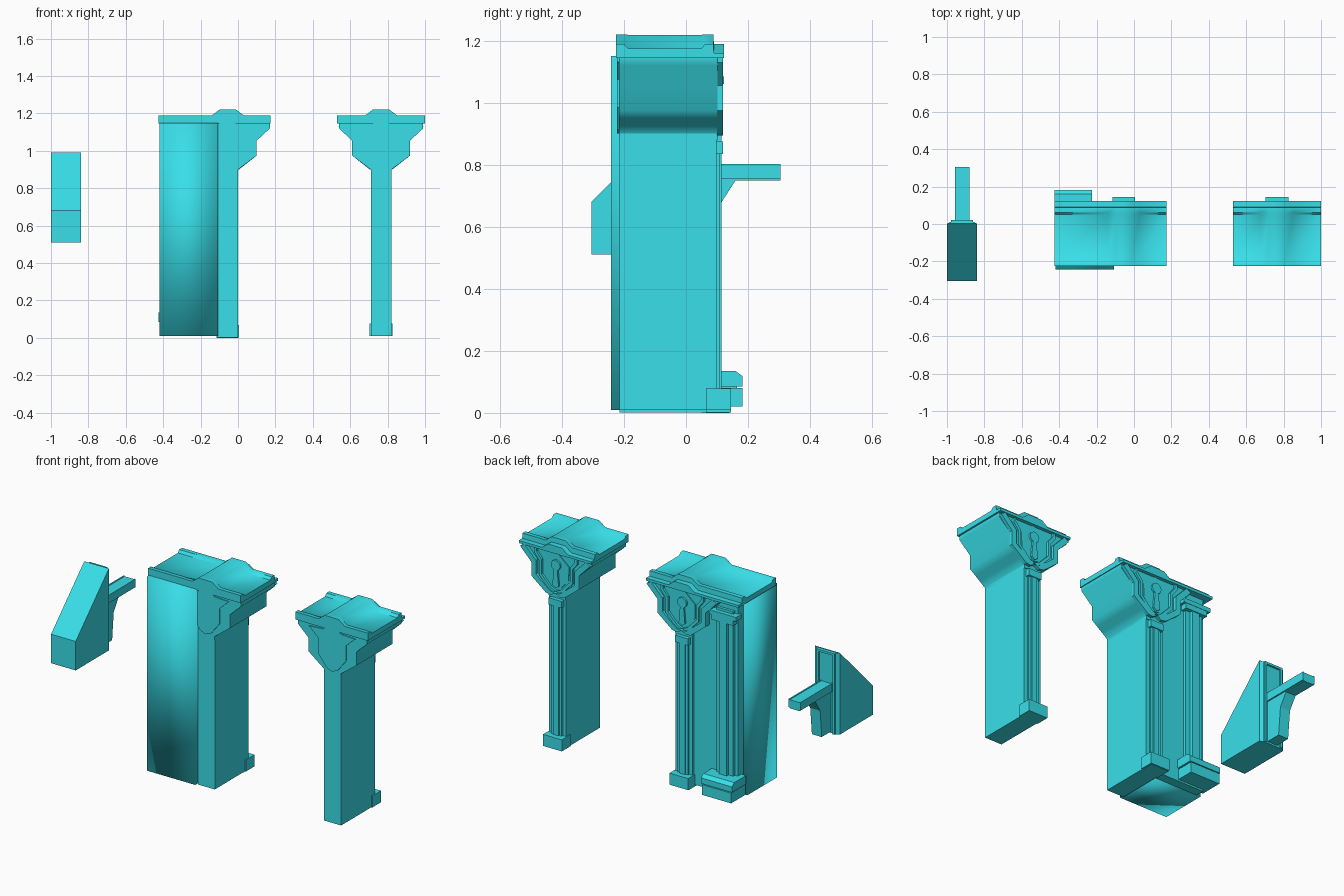
import bpy, bmesh, math

if "Cube" in bpy.data.objects:
    bpy.data.objects.remove(bpy.data.objects["Cube"])

TEAL = bpy.data.materials.new("teal")
TEAL.diffuse_color = (0.04, 0.74, 0.82, 1)
TEAL.use_nodes = True
TEAL.node_tree.nodes["Principled BSDF"].inputs["Base Color"].default_value = TEAL.diffuse_color


def loft(name, sections, smooth=0):
    """Solid through a list of equal-length closed 3D sections."""
    bm = bmesh.new()
    rings = [[bm.verts.new(p) for p in s] for s in sections]
    n = len(rings[0])
    for a, b in zip(rings, rings[1:]):
        for i in range(n):
            j = (i + 1) % n
            bm.faces.new((a[i], a[j], b[j], b[i]))
    bm.faces.new(rings[0][::-1])
    bm.faces.new(rings[-1])
    bmesh.ops.recalc_face_normals(bm, faces=bm.faces)
    if smooth:
        for f in bm.faces:
            f.smooth = True
        for e in bm.edges:
            e.smooth = e.calc_face_angle(0) < math.radians(smooth)
    me = bpy.data.meshes.new(name)
    bm.to_mesh(me)
    bm.free()
    me.materials.append(TEAL)
    ob = bpy.data.objects.new(name, me)
    bpy.context.collection.objects.link(ob)
    return ob


def box(name, x0, x1, y0, y1, z0, z1, smooth=0):
    return loft(name, [[(x0, y0, z), (x1, y0, z), (x1, y1, z), (x0, y1, z)] for z in (z0, z1)], smooth)


def prism_y(name, pts, y0, y1, smooth=0):
    return loft(name, [[(x, y, z) for x, z in pts] for y in (y0, y1)], smooth)


def prism_x(name, pts, x0, x1):
    return loft(name, [[(x, y, z) for y, z in pts] for x in (x0, x1)])


def mirrored(half, cx):
    """Close a left half profile around the centre line."""
    right = [(-x, z) for x, z in reversed(half) if abs(x) > 1e-6]
    return [(cx + x, z) for x, z in half + right]


def band(name, path, width, cx, y0, y1):
    """Moulding following a half path, repeated on both sides."""
    for s, side in ((1, "left"), (-1, "right")):
        pts = path + [(x + width, z + width * 0.55) for x, z in reversed(path)]
        pts = [(cx + s * min(x, 0), z) for x, z in pts]
        prism_y(f"{name}_{side}", pts, y0, y1)


CAPITAL = [(-.055, .88), (-.055, .90), (-.09, .926), (-.12, .949), (-.155, .975),
           (-.155, 1.055), (-.225, 1.12), (-.225, 1.15)]
SHIELD = [(0, .90), (-.035, .915), (-.09, .985), (-.09, 1.075), (-.15, 1.13), (-.06, 1.135), (0, 1.17)]


def roof(cx, x0, x1):
    # cap with a raised hump over the column; tuples are y, z, hump height
    sec = [(-.225, 1.145, 0), (-.225, 1.19, .03), (-.20, 1.19, .03), (-.187, 1.175, .044), (.05, 1.175, .044),
           (.062, 1.19, .03), (.088, 1.19, .03), (.09, 1.16, .03), (.122, 1.16, .03), (.122, 1.145, 0)]
    stations = [(x0, 0), (cx - .085, 0), (cx - .045, 1), (cx + .045, 1), (cx + .085, 0), (x1, 0)]
    loft("cap_slab", [[(x, y, z + h * k) for y, z, h in sec] for x, k in stations], 50)


def column(cx, z0):
    box("shaft", cx - .055, cx + .055, -.215, .098, z0, .90)
    prism_y("capital", mirrored(CAPITAL, cx), -.216, .102, 60)
    # front mouldings
    prism_y("front_shield", mirrored(SHIELD, cx), -.222, -.21)
    # back mouldings, shield and keyhole ornament
    rim = [(-.03, .895), (-.06, .90), (-.155, .975), (-.155, 1.055), (-.228, 1.13)]
    band("capital_rim", rim, .03, cx, .10, .12)
    inner = [(-.015, .915), (-.045, .925), (-.108, .99), (-.108, 1.075), (-.14, 1.115), (-.14, 1.14)]
    band("inner_rim", inner, .016, cx, .10, .116)
    prism_y("back_shield", mirrored([(0, .935), (-.03, .945), (-.078, 1.0), (-.08, 1.08), (0, 1.15)], cx), .10, .107)
    disc = [(cx + .03 * math.cos(a * math.tau / 16), 1.075 + .03 * math.sin(a * math.tau / 16)) for a in range(16)]
    prism_y("keyhole_disc", disc, .10, .118)
    prism_y("keyhole_stem", mirrored([(0, .94), (-.02, .955), (-.010, 1.07)], cx), .10, .118)
    # pilaster, collar and foot
    box("pilaster", cx - .034, cx + .034, .09, .108, z0 + .05, .86)
    box("pilaster_rib", cx - .018, cx + .018, .10, .115, z0 + .05, .86)
    box("collar", cx - .042, cx + .042, .09, .12, .835, .875)
    box("foot", cx - .061, cx + .061, .065, .145, z0, z0 + .068)


# free-standing column
column(.765, .01)
roof(.765, .53, 1.0)

# corner column with wall
column(-.055, .002)
roof(-.055, -.425, .175)
box("column_base", -.115, .0, .05, .14, 0, .012)
box("wall_block", -.42, -.108, -.242, .03, .01, 1.15, 100)
box("wall_back", -.395, -.06, .0, .082, .01, 1.15)
box("corner_pilaster", -.375, -.265, .07, .098, .08, 1.10)
box("corner_pilaster_rib", -.345, -.295, .09, .115, .08, 1.06)
box("corner_collar", -.39, -.25, .07, .12, 1.03, 1.06)
box("corner_collar_top", -.41, -.235, .07, .122, 1.06, 1.085)
box("corner_foot", -.42, -.23, .05, .182, .02, .08)
prism_x("corner_foot_top", [(.05, .085), (.182, .085), (.182, .118), (.16, .135), (.05, .135)], -.425, -.225)
box("corner_foot_core", -.40, -.24, .04, .165, .07, .10)

# wedge wall bracket
prism_x("wedge", [(-.305, .51), (.003, .51), (.003, .99), (-.305, .68)], -1, -.84)
plate = [[(-.92 - w, y, .51), (-.92 + w, y, .51), (-.92 + w, y, .985), (-.92 - w, y, .985)]
         for w, y in ((.08, .0), (.062, .012))]
loft("back_plate", plate)
for x in (-.978, -.874):
    box("plate_rail", x, x + .012, .005, .022, .51, .985)
box("plate_top_rail", -.978, -.862, .005, .022, .972, .985)
arm = [(.0, .80), (.305, .80), (.305, .75), (.16, .75), (.115, .68), (.10, .52), (.0, .52)]
prism_x("bracket_arm", arm, -.951, -.887)
for x in (-.957, -.887):
    box("arm_flange", x, x + .008, .01, .305, .755, .803)
